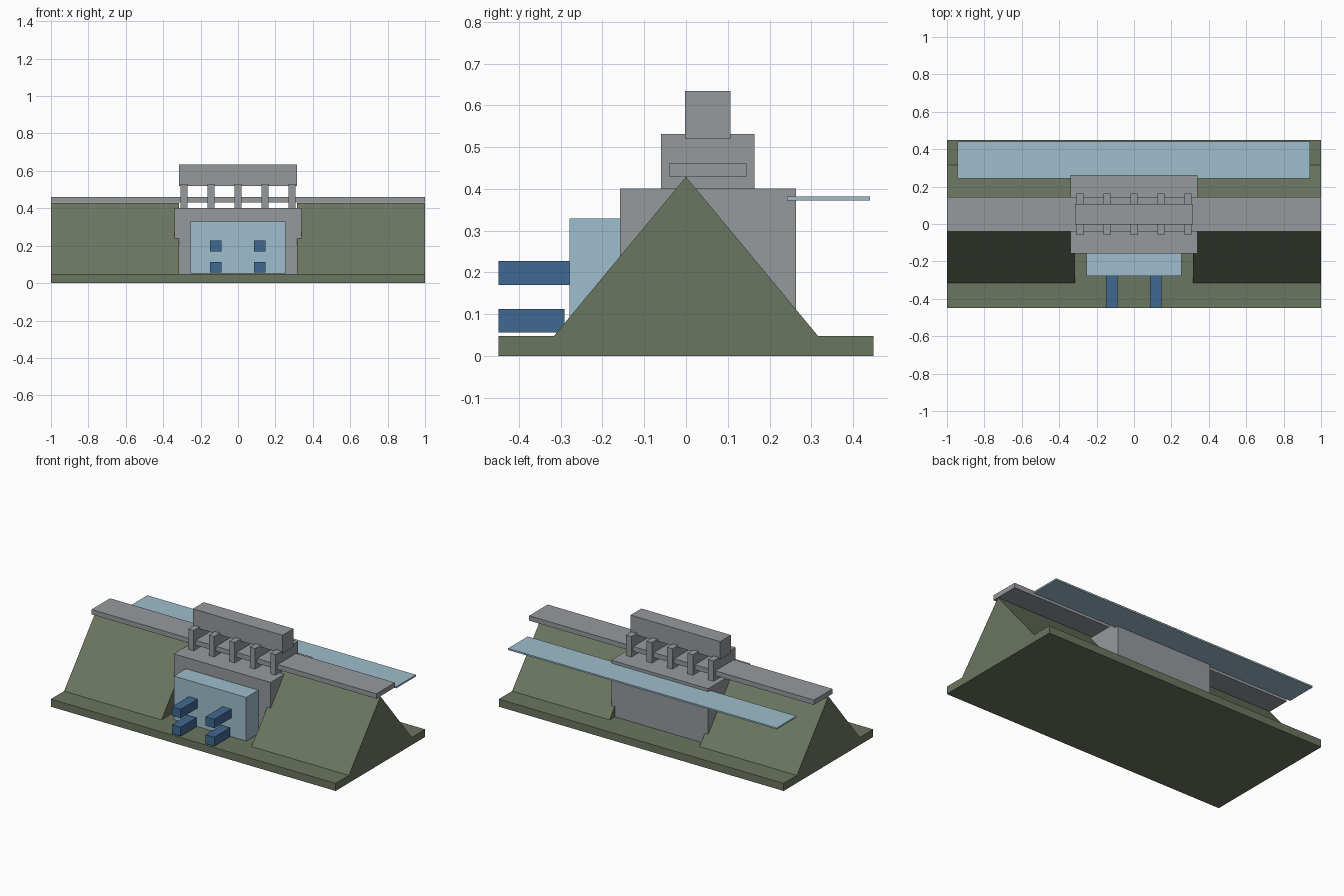
import bpy
import bmesh

cube = bpy.data.objects.get("Cube")
if cube:
    bpy.data.objects.remove(cube, do_unlink=True)


def material(name, rgb):
    mat = bpy.data.materials.new(name)
    mat.use_nodes = True
    mat.diffuse_color = (*rgb, 1)
    mat.node_tree.nodes["Principled BSDF"].inputs["Base Color"].default_value = (*rgb, 1)
    return mat


GREEN = material("moss green", (0.147, 0.178, 0.117))
GREY = material("concrete grey", (0.305, 0.319, 0.337))
PALE = material("pale blue", (0.345, 0.515, 0.61))
BLUE = material("deep blue", (0.053, 0.141, 0.287))


def extrude_profile(name, profile, x0, x1, mat):
    """Solid made by sweeping a (y, z) outline along x."""
    bm = bmesh.new()
    face = bm.faces.new([bm.verts.new((x0, y, z)) for y, z in profile])
    swept = bmesh.ops.extrude_face_region(bm, geom=[face])["geom"]
    verts = [v for v in swept if isinstance(v, bmesh.types.BMVert)]
    bmesh.ops.translate(bm, verts=verts, vec=(x1 - x0, 0, 0))
    bmesh.ops.recalc_face_normals(bm, faces=bm.faces)
    mesh = bpy.data.meshes.new(name)
    bm.to_mesh(mesh)
    bm.free()
    mesh.materials.append(mat)
    obj = bpy.data.objects.new(name, mesh)
    bpy.context.collection.objects.link(obj)
    return obj


def box(name, x, y, z, mat):
    outline = [(y[0], z[0]), (y[1], z[0]), (y[1], z[1]), (y[0], z[1])]
    return extrude_profile(name, outline, x[0], x[1], mat)


# Ground slab and the two sloped embankments with a gap between them
box("ground_slab", (-1, 1), (-0.449, 0.449), (0, 0.048), GREEN)
slope = [(-0.316, 0.048), (0.316, 0.048), (0, 0.429)]
for side, x0, x1 in (("right", -1, -0.316), ("left", 0.316, 1)):
    extrude_profile(side + "_embankment", slope, x0, x1, GREEN)

# Central concrete block, crest road and raised gallery
box("central_block", (-0.34, 0.34), (-0.158, 0.263), (0.048, 0.401), GREY)
box("crest_road", (-1, 1), (-0.041, 0.145), (0.43, 0.461), GREY)
box("upper_gallery", (-0.315, 0.315), (-0.002, 0.107), (0.519, 0.634), GREY)

# Row of piers carrying the gallery
for i in range(-2, 3):
    cx = i * 0.144
    box(f"pier_{i + 3}", (cx - 0.019, cx + 0.019), (-0.06, 0.164), (0.401, 0.531), GREY)

# Powerhouse and outlet channels
box("powerhouse", (-0.255, 0.253), (-0.279, -0.158), (0.052, 0.329), PALE)
for side, cx in (("right", -0.119), ("left", 0.117)):
    for level, z0, y1 in (("upper", 0.17, -0.279), ("lower", 0.056, -0.291)):
        box(f"{side}_{level}_outlet", (cx - 0.031, cx + 0.031), (-0.449, y1),
            (z0, z0 + 0.057), BLUE)

# Reservoir surface behind the wall
box("reservoir_water", (-0.945, 0.942), (0.242, 0.44), (0.372, 0.382), PALE)
